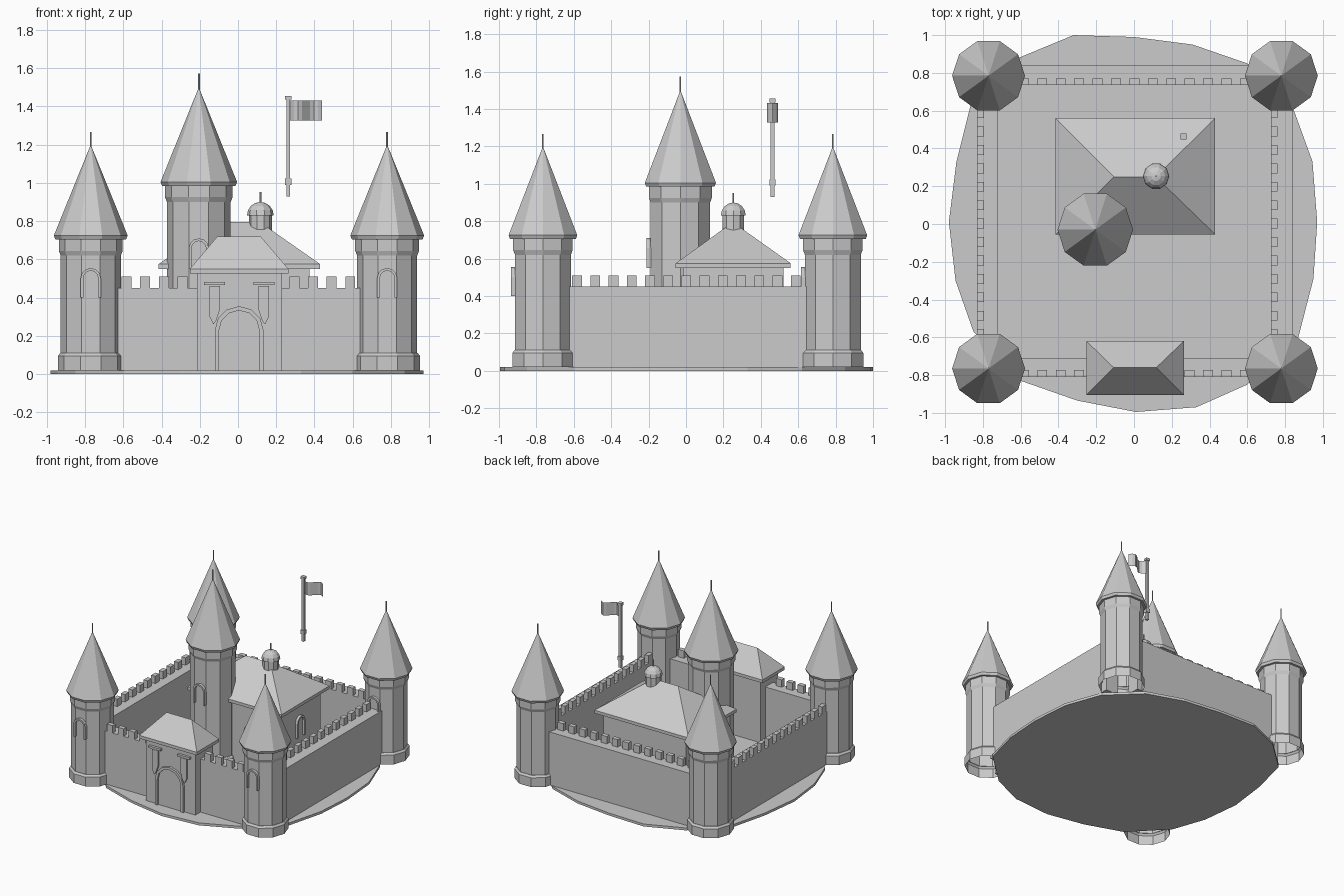
import bpy, bmesh, math
from mathutils import Matrix, Vector

if "Cube" in bpy.data.objects:
    bpy.data.objects.remove(bpy.data.objects["Cube"])

stone = bpy.data.materials.new("pale_stone")
stone.diffuse_color = (0.6, 0.6, 0.6, 1)
stone.use_nodes = True
stone.node_tree.nodes["Principled BSDF"].inputs["Base Color"].default_value = stone.diffuse_color


def finish(name, bm):
    bmesh.ops.recalc_face_normals(bm, faces=bm.faces)
    me = bpy.data.meshes.new(name)
    bm.to_mesh(me)
    bm.free()
    me.materials.append(stone)
    ob = bpy.data.objects.new(name, me)
    bpy.context.collection.objects.link(ob)
    return ob


def add_box(bm, x0, x1, y0, y1, z0, z1):
    m = Matrix.Translation(((x0 + x1) / 2, (y0 + y1) / 2, (z0 + z1) / 2))
    m = m @ Matrix.Diagonal((x1 - x0, y1 - y0, z1 - z0, 1))
    bmesh.ops.create_cube(bm, size=1, matrix=m)


def box(name, *b):
    bm = bmesh.new()
    add_box(bm, *b)
    return finish(name, bm)


def lathe(name, x, y, profile, sides=10, turn=0.0):
    """Open-bottomed turned shape; radius 0 makes a point."""
    bm = bmesh.new()
    prev = None
    for r, z in profile:
        if r == 0:
            ring = [bm.verts.new((x, y, z))]
        else:
            ring = []
            for i in range(sides):
                a = math.tau * i / sides + turn
                ring.append(bm.verts.new((x + r * math.cos(a), y + r * math.sin(a), z)))
        if prev:
            for i in range(sides):
                j = (i + 1) % sides
                if len(ring) == 1:
                    bm.faces.new((prev[i], prev[j], ring[0]))
                else:
                    bm.faces.new((prev[i], prev[j], ring[j], ring[i]))
        prev = ring
    return finish(name, bm)


def hip_roof(name, x0, x1, y0, y1, z0, z1, ztop, rx0, rx1, ry):
    """Eave slab with a hipped roof on top."""
    bm = bmesh.new()
    rings = [[bm.verts.new((x, y, z)) for x, y in ((x0, y0), (x1, y0), (x1, y1), (x0, y1))]
             for z in (z0, z1)]
    lo, up = rings
    a, b = bm.verts.new((rx0, ry, ztop)), bm.verts.new((rx1, ry, ztop))
    bm.faces.new(lo)
    for i in range(4):
        j = (i + 1) % 4
        bm.faces.new((lo[i], lo[j], up[j], up[i]))
    for f in ((up[0], up[1], b, a), (up[1], up[2], b), (up[2], up[3], a, b), (up[3], up[0], a)):
        bm.faces.new(f)
    return finish(name, bm)


def arch_points(w, h, n=6):
    r = w / 2
    pts = [(-r, 0)]
    pts += [(-r * math.cos(math.pi * i / n), h - r + r * math.sin(math.pi * i / n)) for i in range(n + 1)]
    return pts + [(r, 0)]


def arch(name, loc, w, h, rim, depth, turn=0.0):
    """Raised arch frame with a thin inner panel, facing -y before turning."""
    bm = bmesh.new()
    outer, inner = arch_points(w, h), arch_points(w - 2 * rim, h - rim)
    loops = [[bm.verts.new((u, y, v)) for u, v in pts]
             for pts, y in ((outer, 0), (outer, -depth), (inner, -depth), (inner, 0))]
    for p, q in zip(loops, loops[1:]):
        for i in range(len(p) - 1):
            bm.faces.new((p[i], p[i + 1], q[i + 1], q[i]))
    for k in (0, -1):
        bm.faces.new([lp[k] for lp in loops])
    bm.faces.new([bm.verts.new((u, -0.004, v)) for u, v in inner])
    ob = finish(name, bm)
    ob.location = loc
    ob.rotation_euler.z = turn
    return ob


def tower(name, x, y, r, eave_r, ztop, apex, tip, base):
    # shaft with wide foot and collar under the eave
    lathe(name + "_shaft", x, y, [(base, 0.02), (base, 0.095), (r + 0.003, 0.11), (r, 0.11),
          (r, ztop - 0.085), (r + 0.01, ztop - 0.06), (r + 0.01, ztop)])
    # cone roof with soffit and short rim
    lathe(name + "_roof", x, y, [(r, ztop), (eave_r - 0.008, ztop), (eave_r, ztop + 0.02), (0, apex)])
    lathe(name + "_spike", x, y, [(0.005, apex - 0.03), (0.005, tip), (0, tip)], 6)


# ground slab, slightly uneven outline
outline = [(-.32, 1), (0, .99), (.31, .95), (.6, .85), (.84, .62), (.945, .33), (.97, .01), (.95, -.29),
           (.87, -.6), (.6, -.85), (.33, -.97), (.01, -.995), (-.3, -.935), (-.6, -.83), (-.85, -.57),
           (-.945, -.3), (-.98, .01), (-.94, .33), (-.86, .65), (-.61, .88)]
bm = bmesh.new()
face = bm.faces.new([bm.verts.new((x, y, 0)) for x, y in outline])
ext = bmesh.ops.extrude_face_region(bm, geom=[face], use_keep_orig=True)
for v in ext["geom"]:
    if isinstance(v, bmesh.types.BMVert):
        v.co.z = 0.02
finish("ground_slab", bm)

# corner towers and main tower
for side, x in (("left", -0.77), ("right", 0.78)):
    for end, y in (("front", -0.765), ("back", 0.785)):
        n = f"{end}_{side}_tower"
        tower(n, x, y, 0.157, 0.193, 0.705, 1.2, 1.267, 0.172)
        arch(n + "_window", (x, y - 0.147, 0.40), 0.105, 0.155, 0.014, 0.024)
tower("main_tower", -0.205, -0.03, 0.167, 0.2, 0.985, 1.5, 1.573, 0.18)
arch("main_tower_window", (-0.205, -0.187, 0.55), 0.105, 0.16, 0.014, 0.024)

# curtain walls with merlons along one edge
walls = {"front_wall": (-.66, .67, -.81, -.71), "back_wall": (-.66, .67, .735, .84),
         "left_wall": (-.83, -.72, -.66, .68), "right_wall": (.725, .84, -.66, .68)}
for name, (x0, x1, y0, y1) in walls.items():
    box(name, x0, x1, y0, y1, 0.02, 0.45)
    bm = bmesh.new()
    for i in range(13):
        c = -0.583 + 0.0975 * i
        if name in ("front_wall", "back_wall"):
            if name == "front_wall" and abs(c) < 0.23:
                continue
            add_box(bm, c - .026, c + .026, y0, y0 + 0.036, 0.45, 0.51)
        else:
            add_box(bm, x0, x0 + 0.036, c - .026, c + .026, 0.45, 0.51)
    finish(name + "_merlons", bm)

# gatehouse
box("gatehouse", -0.215, 0.23, -0.875, -0.65, 0.02, 0.525)
hip_roof("gatehouse_roof", -0.252, 0.264, -0.905, -0.62, 0.525, 0.55, 0.72, -0.108, 0.118, -0.76)
arch("gate_arch", (0.006, -0.875, 0.02), 0.255, 0.335, 0.022, 0.018)
for s in (-1, 1):
    # tapered bracket and ledge either side of the gate
    bm = bmesh.new()
    pts = [(.10, .46), (.155, .46), (.155, .30), (.135, .26), (.12, .28), (.10, .34)]
    f = bm.faces.new([bm.verts.new((0.006 + s * u, -0.875, v)) for u, v in pts])
    g = bmesh.ops.extrude_face_region(bm, geom=[f])
    bmesh.ops.translate(bm, vec=(0, -0.015, 0),
                        verts=[v for v in g["geom"] if isinstance(v, bmesh.types.BMVert)])
    finish("gate_bracket", bm)
    c = 0.006 + s * 0.13
    box("gate_ledge", c - 0.055, c + 0.055, -0.895, -0.875, 0.465, 0.482)

# great hall
box("hall", -0.365, 0.375, -0.015, 0.52, 0.02, 0.55)
hip_roof("hall_roof", -0.415, 0.43, -0.055, 0.56, 0.55, 0.575, 0.795, -0.105, 0.115, 0.25)
arch("hall_front_window", (0.13, -0.015, 0.2), 0.11, 0.2, 0.016, 0.02)
arch("hall_side_window", (0.375, 0.25, 0.27), 0.1, 0.17, 0.014, 0.02, math.pi / 2)

# roof cupola
lathe("cupola_drum", 0.117, 0.253, [(0.06, 0.66), (0.06, 0.83)])
dome = [(0.07 * math.cos(a), 0.83 + 0.07 * math.sin(a)) for a in (0, .4, .8, 1.2)]
lathe("cupola_dome", 0.117, 0.253, [(0.06, 0.83)] + dome + [(0, 0.9)])
lathe("cupola_spike", 0.117, 0.253, [(0.005, 0.89), (0.005, 0.952), (0, 0.952)], 6)

# flag on its pole
px, py = 0.263, 0.463
box("flag_pole", px - .01, px + .01, py - .01, py + .01, 0.93, 1.44)
box("pole_collar", px - .016, px + .016, py - .016, py + .016, 0.99, 1.022)
box("pole_cap", px - .016, px + .016, py - .016, py + .016, 1.435, 1.455)
bm = bmesh.new()
cols = []
for i in range(9):
    t = i / 8
    x, y = px + 0.01 + 0.167 * t, py - 0.03 * math.sin(math.tau * t)
    cols.append([bm.verts.new((x, y, z)) for z in (1.327, 1.432)])
for p, q in zip(cols, cols[1:]):
    bm.faces.new((p[0], q[0], q[1], p[1]))
finish("flag", bm)
